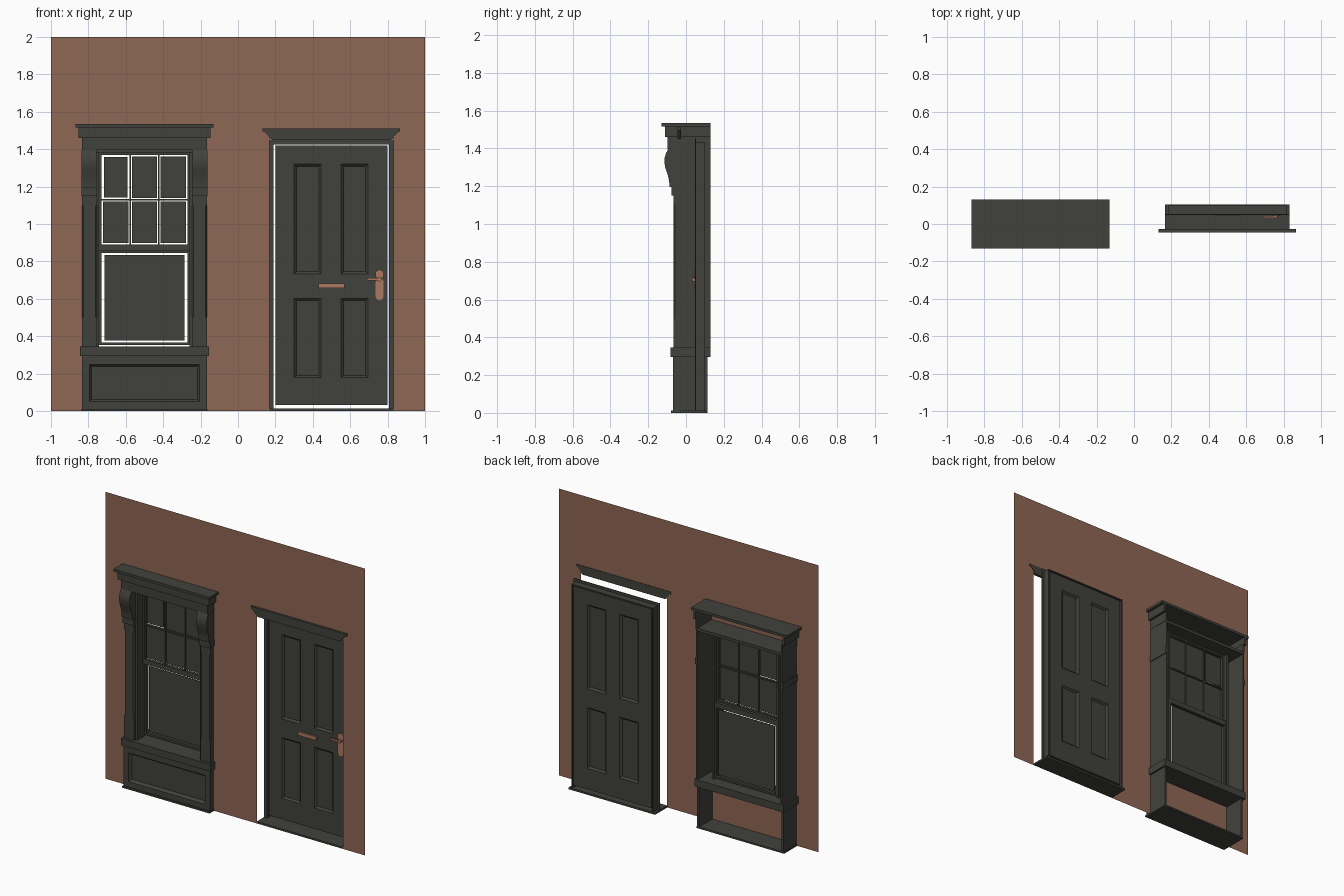
import bpy, bmesh, math
from mathutils import Vector

if "Cube" in bpy.data.objects:
    bpy.data.objects.remove(bpy.data.objects["Cube"])


def material(name, rgb):
    m = bpy.data.materials.new(name)
    m.diffuse_color = (*rgb, 1)
    m.use_nodes = True
    m.node_tree.nodes["Principled BSDF"].inputs["Base Color"].default_value = m.diffuse_color
    return m


BRICK = material("brick red", (0.275, 0.135, 0.088))
DARK = material("dark grey paint", (0.053, 0.055, 0.045))
COPPER = material("copper fittings", (0.40, 0.19, 0.12))
WALL_Y = -0.03
CX = -0.5          # window centre line


def finish(name, bm, mat):
    me = bpy.data.meshes.new(name)
    bm.to_mesh(me)
    bm.free()
    me.materials.append(mat)
    ob = bpy.data.objects.new(name, me)
    bpy.context.collection.objects.link(ob)
    return ob


def cube_bm(x0, x1, y0, y1, z0, z1):
    bm = bmesh.new()
    bmesh.ops.create_cube(bm, size=1)
    for v in bm.verts:
        v.co = ((x0 + x1) / 2 + v.co.x * (x1 - x0),
                (y0 + y1) / 2 + v.co.y * (y1 - y0),
                (z0 + z1) / 2 + v.co.z * (z1 - z0))
    return bm


def box(name, x0, x1, y0, y1, z0, z1, mat=DARK):
    return finish(name, cube_bm(x0, x1, y0, y1, z0, z1), mat)


def pair(name, d0, d1, *rest):
    """Two mirrored boxes at distance d0..d1 from the window centre line."""
    box(name + "_right", CX + d0, CX + d1, *rest)
    box(name + "_left", CX - d1, CX - d0, *rest)


def prism(name, pts, a, b, place, mat=DARK):
    """Extrude a 2D outline from a to b; place(u, v, w) gives the 3D point."""
    bm = bmesh.new()
    lo = [bm.verts.new(place(u, v, a)) for u, v in pts]
    hi = [bm.verts.new(place(u, v, b)) for u, v in pts]
    bm.faces.new(lo)
    bm.faces.new(hi)
    for i in range(len(pts)):
        j = (i + 1) % len(pts)
        bm.faces.new((lo[i], lo[j], hi[j], hi[i]))
    bmesh.ops.recalc_face_normals(bm, faces=bm.faces)
    return finish(name, bm, mat)


def panelled_board(name, dims, xs, zs, thick, depth):
    """Board with recessed panels in every xs pair / zs pair, on both faces."""
    bm = cube_bm(*dims)
    cuts = [((x, 0, 0), (1, 0, 0)) for p in xs for x in p]
    cuts += [((0, 0, z), (0, 0, 1)) for p in zs for z in p]
    for co, no in cuts:
        bmesh.ops.bisect_plane(bm, geom=bm.verts[:] + bm.edges[:] + bm.faces[:],
                               plane_co=Vector(co), plane_no=Vector(no))
    bm.normal_update()

    def inside(f):
        c = f.calc_center_median()
        return (abs(f.normal.y) > 0.9 and any(a < c.x < b for a, b in xs)
                and any(a < c.z < b for a, b in zs))
    bmesh.ops.inset_individual(bm, faces=[f for f in bm.faces if inside(f)],
                               thickness=thick, depth=-depth)
    return finish(name, bm, DARK)


def ring(name, x0, x1, y0, y1, z0, z1, w):
    """Rectangular frame of width w, drawn inside the given bounds."""
    box(name + "_stile_left", x0, x0 + w, y0, y1, z0, z1)
    box(name + "_stile_right", x1 - w, x1, y0, y1, z0, z1)
    box(name + "_rail_bottom", x0 + w, x1 - w, y0, y1, z0, z0 + w)
    box(name + "_rail_top", x0 + w, x1 - w, y0, y1, z1 - w, z1)


# brick wall: flat sheet with door and window openings
bm = bmesh.new()
xs = [-1, -0.755, -0.245, 0.168, 0.832, 1]
zs = [0, 0.345, 1.385, 1.455, 2]
grid = [[bm.verts.new((x, WALL_Y, z)) for z in zs] for x in xs]
for i in range(5):
    for j in range(4):
        if (i == 1 and j == 1) or (i == 3 and j < 3):
            continue
        bm.faces.new((grid[i][j], grid[i + 1][j], grid[i + 1][j + 1], grid[i][j + 1]))
finish("brick_wall", bm, BRICK)

# window base: open-backed box with a recessed front panel
box("base_plinth", CX - .337, CX + .337, -.08, .115, 0, .012)
panelled_board("base_panel", (CX - .333, CX + .333, -.07, WALL_Y - .004, .012, .295),
               [(-.795, -.205)], [(.05, .25)], .018, .018)
pair("base_side", .318, .333, WALL_Y - .004, .115, .012, .295)
box("window_sill", CX - .345, CX + .345, -.083, .13, .295, .345)

# pilasters: front board with chamfered middle, side return and inner reveal
for s, side in ((1, "right"), (-1, "left")):
    c = .008
    shaft = [(.255, WALL_Y), (.255, -.065 + c), (.255 + c, -.065),
             (.333 - c, -.065), (.333, -.065 + c), (.333, WALL_Y)]
    prism("pilaster_shaft_" + side, shaft, .5, 1.1,
          lambda u, v, w: (CX + s * u, v, w))
    # scrolled bracket
    scroll = [(WALL_Y, 1.395), (-.095, 1.395), (-.106, 1.375), (-.113, 1.35),
              (-.114, 1.325), (-.110, 1.30), (-.102, 1.275), (-.094, 1.25),
              (-.089, 1.225), (-.087, 1.195), (WALL_Y, 1.195)]
    ob = prism("bracket_" + side, scroll, .257, .337,
               lambda u, v, w: (CX + s * w, u, v))
    bpy.ops.object.select_all(action='DESELECT')
    ob.select_set(True)
    bpy.context.view_layer.objects.active = ob
    bpy.ops.object.shade_smooth_by_angle(angle=math.radians(35))
pair("pilaster_foot", .255, .333, -.065, WALL_Y, .345, .5)
pair("pilaster_neck", .255, .333, -.065, WALL_Y, 1.1, 1.15)
pair("pilaster_capital", .253, .338, -.078, WALL_Y, 1.15, 1.195)
pair("capital_return", .323, .338, WALL_Y, .13, 1.15, 1.195)
pair("pilaster_return", .321, .333, WALL_Y, .13, .345, 1.395)
pair("window_reveal", .242, .256, -.05, .06, .345, 1.385)

# window head and cornice, open at the back
box("window_head", CX - .333, CX + .333, -.06, .13, 1.382, 1.402)
box("frieze", CX - .335, CX + .335, -.098, WALL_Y - .004, 1.395, 1.46)
box("cornice_step", CX - .352, CX + .352, -.11, WALL_Y - .004, 1.46, 1.517)
pair("frieze_return", .323, .335, WALL_Y - .004, .13, 1.395, 1.46)
pair("cornice_return", .335, .352, WALL_Y - .004, .13, 1.46, 1.517)
box("cornice_slab", CX - .37, CX + .37, -.13, .13, 1.517, 1.535)

# lower sash with one pane
ring("lower_sash", -.744, -.256, .035, .055, .352, .858, .014)
box("lower_pane", -.715, -.285, .043, .047, .378, .833)

# upper sash: six panes between glazing bars
ring("upper_sash", -.744, -.256, .012, .034, .876, 1.384, .014)
box("meeting_rail", -.744, -.256, .012, .055, .855, .878)
cols = [-.73, -.577, -.423, -.27]
rows = [.89, 1.13, 1.37]
for x in cols[1:3]:
    box("glazing_bar_vertical", x - .004, x + .004, .015, .031, .89, 1.37)
box("glazing_bar_horizontal", -.73, -.27, .015, .031, 1.126, 1.134)
for i in range(3):
    for j in range(2):
        g = .013 if (i, j) == (0, 1) else .009
        box("upper_pane", cols[i] + g, cols[i + 1] - g, .021, .025,
            rows[j] + g, rows[j + 1] - g)

# door frame: flange, jambs and threshold
box("threshold", .165, .832, WALL_Y, .105, 0, .013)
for name, x0, x1 in (("left", .166, .190), ("right", .808, .832)):
    box("frame_flange_" + name, x0, x1, .047, .053, .013, 1.452)
box("frame_flange_top", .19, .808, .047, .053, 1.426, 1.452)
for name, x0, x1 in (("left", .183, .191), ("right", .807, .815)):
    box("frame_jamb_" + name, x0, x1, .053, .10, .013, 1.426)
box("frame_jamb_top", .183, .815, .053, .10, 1.426, 1.434)

# door leaf with four recessed panels
panelled_board("door_leaf", (.2, .8, .055, .095, .033, 1.421),
               [(.30, .445), (.552, .695)], [(.178, .603), (.733, 1.32)], .017, .012)

# door crown: flared moulding with a flat cap
crown = [(.182, 1.45), (.818, 1.45), (.858, 1.495), (.867, 1.495), (.867, 1.511),
         (.131, 1.511), (.131, 1.495), (.140, 1.495)]
prism("door_crown", crown, -.045, -.027, lambda u, v, w: (u, w, v))

# letter slot, handle plate, lever and lock disc
box("letter_slot", .43, .57, .045, .056, .657, .682, COPPER)


def capsule(z0, z1, r, n=8):
    """Outline with round ends, centred on the handle."""
    top = [(.757 + r * math.cos(math.pi * k / n), z1 - r + r * math.sin(math.pi * k / n))
           for k in range(n + 1)]
    bot = [(.757 - r * math.cos(math.pi * k / n), z0 + r - r * math.sin(math.pi * k / n))
           for k in range(n + 1)]
    return top + bot


def front(u, v, w):
    return (u, w, v)


prism("handle_plate", capsule(.592, .712, .021), .047, .056, front, COPPER)
prism("lock_disc", capsule(.705, .756, .0225), .045, .056, front, COPPER)
prism("handle_spindle", capsule(.692, .716, .0105), .033, .048, front, COPPER)
box("handle_lever", .69, .765, .032, .042, .698, .711, COPPER)
